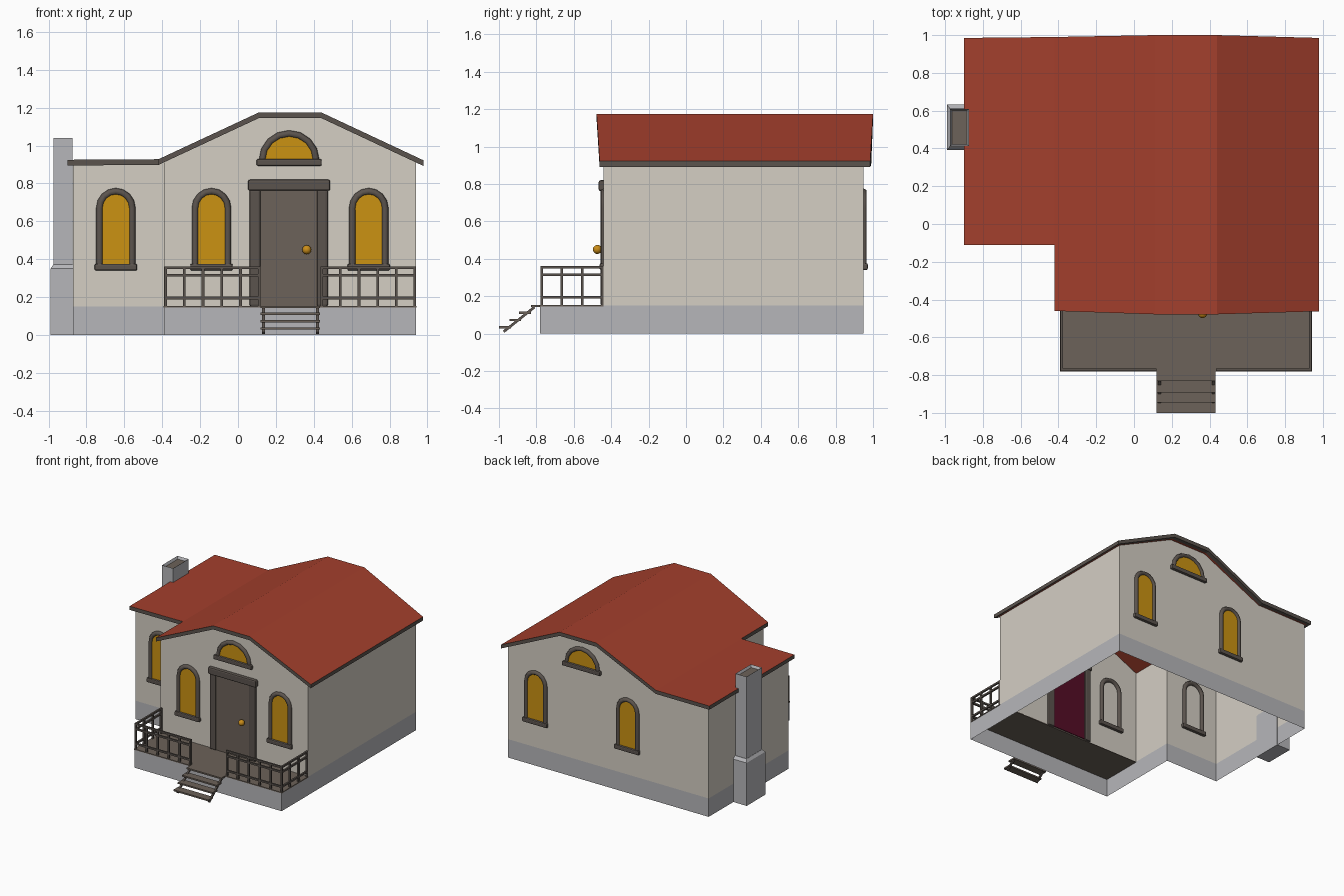
import bpy, bmesh, math
from mathutils import Vector, Matrix

if "Cube" in bpy.data.objects:
    bpy.data.objects.remove(bpy.data.objects["Cube"])


def material(name, rgb):
    m = bpy.data.materials.new(name)
    m.diffuse_color = (*rgb, 1)
    m.use_nodes = True
    m.node_tree.nodes["Principled BSDF"].inputs["Base Color"].default_value = m.diffuse_color
    return m


PLASTER = material("cream plaster", (0.66, 0.62, 0.55))
STONE = material("grey stone", (0.47, 0.47, 0.49))
WOOD = material("brown wood", (0.15, 0.122, 0.10))
TRIM = material("dark brown trim", (0.105, 0.088, 0.076))
TILE = material("red roof", (0.37, 0.05, 0.026))
GLASS = material("amber glass", (0.60, 0.29, 0.006))
BRASS = material("brass", (0.60, 0.27, 0.01))
MAROON = material("maroon", (0.09, 0.004, 0.02))


def finish(name, bm, *mats):
    me = bpy.data.meshes.new(name)
    bm.to_mesh(me)
    bm.free()
    ob = bpy.data.objects.new(name, me)
    bpy.context.collection.objects.link(ob)
    for m in mats:
        me.materials.append(m)
    return ob


def add_box(bm, lo, hi):
    lo, hi = Vector(lo), Vector(hi)
    mat = Matrix.Translation((lo + hi) / 2) @ Matrix.Diagonal((*(hi - lo), 1))
    return bmesh.ops.create_cube(bm, size=1, matrix=mat)["verts"]


def boxes(name, mat, items, bevel=0):
    bm = bmesh.new()
    for lo, hi in items:
        add_box(bm, lo, hi)
    if bevel:
        bmesh.ops.bevel(bm, geom=bm.edges[:], offset=bevel, segments=2,
                        profile=0.5, affect='EDGES')
    return finish(name, bm, mat)


# Roof profile (x, top z), shared by the roof and the gable walls
PROFILE = [(-0.90, 0.925), (-0.42, 0.928), (0.11, 1.175), (0.44, 1.175), (0.98, 0.922)]
THICK = 0.03


def roof_z(x):
    for (x0, z0), (x1, z1) in zip(PROFILE, PROFILE[1:]):
        if x <= x1:
            return z0 + (z1 - z0) * (x - x0) / (x1 - x0)


def shell(name, mat, foot, z0, top):
    """Open-ended vertical walls, split where the roof changes slope."""
    bm = bmesh.new()
    for (ax, ay), (bx, by) in zip(foot, foot[1:] + foot[:1]):
        ts = [0, 1]
        if ax != bx:
            ts += [(x - ax) / (bx - ax) for x, _ in PROFILE
                   if 0 < (x - ax) / (bx - ax) < 1]
        ts.sort()
        pts = [(ax + (bx - ax) * t, ay + (by - ay) * t) for t in ts]
        for p, q in zip(pts, pts[1:]):
            bm.faces.new([bm.verts.new(v) for v in (
                (*p, z0), (*q, z0), (*q, top(q[0])), (*p, top(p[0])))])
    bmesh.ops.remove_doubles(bm, verts=bm.verts[:], dist=1e-4)
    return finish(name, bm, mat)


FRONT, BACK, WING = -0.44, 0.95, -0.08


def footprint(front):
    return [(-0.87, WING), (-0.39, WING), (-0.39, front),
            (0.94, front), (0.94, BACK), (-0.87, BACK)]


shell("walls", PLASTER, footprint(FRONT), 0.15, lambda x: roof_z(x) - THICK + 0.002)
shell("foundation", STONE, footprint(-0.78), 0, lambda x: 0.15)

# Roof slab: red on top and inside, dark edge board all round
bm = bmesh.new()
backs = [bm.verts.new((x, y, z)) for (x, z), y in zip(PROFILE, (0.985, 0.99, 1.0, 1.0, 0.985))]
fronts = [bm.verts.new((x, y, z)) for (x, z), y in zip(PROFILE[1:], (-0.46, -0.478, -0.478, -0.462))]
w0 = bm.verts.new((-0.90, -0.112, PROFILE[0][1]))
w1 = bm.verts.new((-0.42, -0.112, PROFILE[1][1]))
bm.faces.new((w0, w1, backs[1], backs[0]))
bm.faces.new((w1, fronts[0], fronts[1], backs[2], backs[1]))
for i in (1, 2):
    bm.faces.new((fronts[i], fronts[i + 1], backs[i + 2], backs[i + 1]))
ext = bmesh.ops.extrude_face_region(bm, geom=bm.faces[:], use_keep_orig=True)["geom"]
bmesh.ops.translate(bm, verts=[v for v in ext if isinstance(v, bmesh.types.BMVert)],
                    vec=(0, 0, -THICK))
bmesh.ops.recalc_face_normals(bm, faces=bm.faces[:])
for f in bm.faces:
    f.material_index = 1 if abs(f.normal.z) < 0.5 else 0
under = [f for f in bm.faces if f.normal.z < -0.5]
for f in bmesh.ops.inset_region(bm, faces=under, thickness=0.033)["faces"]:
    f.material_index = 1
finish("roof", bm, TILE, TRIM)


# Arched windows: amber plate, rounded frame and sill
def window(name, x, wall, out, sill_z, spring, a, b, sill_half):
    arch = [(a * math.cos(t), spring + b * math.sin(t))
            for t in [math.pi * i / 8 for i in range(9)]]
    path = [(a, sill_z + 0.015)] + arch + [(-a, sill_z + 0.015)]
    bm = bmesh.new()
    f = bm.faces.new([bm.verts.new((x + px, wall + out * 0.005, pz)) for px, pz in path])
    f.normal_update()
    if f.normal.y * out < 0:
        f.normal_flip()
    finish(name + "_pane", bm, GLASS)
    cu = bpy.data.curves.new(name + "_frame", 'CURVE')
    cu.dimensions = '3D'
    cu.bevel_depth, cu.bevel_resolution = 0.018, 1
    sp = cu.splines.new('POLY')
    sp.points.add(len(path) - 1)
    for p, (px, pz) in zip(sp.points, path):
        p.co = (x + px, wall, pz, 1)
    cu.materials.append(TRIM)
    ob = bpy.data.objects.new(name + "_frame", cu)
    bpy.context.collection.objects.link(ob)
    bpy.ops.object.select_all(action='DESELECT')
    ob.select_set(True)
    bpy.context.view_layer.objects.active = ob
    bpy.ops.object.convert(target='MESH')
    boxes(name + "_sill", TRIM, [((x - sill_half, wall - 0.022, sill_z),
                                  (x + sill_half, wall + 0.022, sill_z + 0.036))], 0.008)


tall = (0.34, 0.67, 0.086, 0.088, 0.112)
window("wing_window", -0.645, WING, -1, *tall)
for side, wall, out in (("front", FRONT, -1), ("back", BACK, 1)):
    window(side + "_left_window", -0.14, wall, out, *tall)
    window(side + "_right_window", 0.69, wall, out, *tall)
    window(side + "_attic_window", 0.27, wall, out, 0.893, 0.925, 0.141, 0.138, 0.172)

# Door with posts, lintel and knob
boxes("door", WOOD, [((0.11, -0.45, 0.15), (0.43, FRONT, 0.78))])
boxes("door_lining", MAROON, [((0.115, -0.438, 0.155), (0.425, -0.433, 0.76))])
boxes("door_posts", TRIM, [((0.06, -0.458, 0.15), (0.12, -0.425, 0.77)),
                           ((0.415, -0.458, 0.15), (0.475, -0.425, 0.77))], 0.012)
boxes("door_lintel", TRIM, [((0.053, -0.467, 0.762), (0.487, -0.42, 0.82))], 0.01)
bm = bmesh.new()
bmesh.ops.create_uvsphere(bm, u_segments=16, v_segments=10, radius=0.024,
                          matrix=Matrix.Translation((0.363, -0.474, 0.45)))
knob = finish("door_knob", bm, BRASS)
bpy.ops.object.select_all(action='DESELECT')
knob.select_set(True)
bpy.context.view_layer.objects.active = knob
bpy.ops.object.shade_smooth_by_angle()

# Porch deck and landing
boxes("porch_floor", WOOD, [((-0.393, -0.782, 0.146), (0.943, FRONT, 0.154)),
                            ((0.118, -0.83, 0.142), (0.432, -0.78, 0.154))])

# Railings: posts and three rails, front runs and side runs
R = 0.007
bars = []
RAILS = (0.195, 0.315, 0.355)
for x0, x1 in ((-0.382, 0.112), (0.442, 0.934)):
    for i in range(6):
        x = x0 + (x1 - x0) * i / 5
        bars.append(((x - R, -0.772 - R, 0.15), (x + R, -0.772 + R, 0.36)))
    for z in RAILS:
        bars.append(((x0 - R, -0.772 - R, z - R), (x1 + R, -0.772 + R, z + R)))
for x in (-0.382, 0.934):
    for y in (-0.665, -0.555, -0.447):
        bars.append(((x - R, y - R, 0.15), (x + R, y + R, 0.36)))
    for z in RAILS:
        bars.append(((x - R, -0.772, z - R), (x + R, -0.44, z + R)))
boxes("railing", TRIM, bars)

# Open steps on two sloping stringers
boxes("steps", WOOD, [((0.118, y - 0.032, z - 0.006), (0.432, y + 0.032, z + 0.006))
                      for y, z in ((-0.86, 0.112), (-0.913, 0.073), (-0.968, 0.034))])
bm = bmesh.new()
for x in (0.135, 0.42):
    top, foot = Vector((x, -0.81, 0.142)), Vector((x, -0.975, 0.01))
    d = foot - top
    rot = Matrix.Rotation(math.atan2(-d.z, -d.y) * -1 + math.pi, 4, 'X')
    rot = Vector((0, 1, 0)).rotation_difference(d).to_matrix().to_4x4()
    bmesh.ops.create_cube(bm, size=1, matrix=Matrix.Translation((top + foot) / 2) @ rot
                          @ Matrix.Diagonal((0.014, d.length, 0.014, 1)))
finish("stringers", bm, TRIM)

# Chimney: wide base with a sloped shoulder, slim stack with a sunken top
bm = bmesh.new()
base = add_box(bm, (-0.99, 0.392, 0), (-0.868, 0.632, 0.35))
top = [f for f in bm.faces if f.normal.z > 0.5]
new = bmesh.ops.extrude_face_region(bm, geom=top)["geom"]
vs = [v for v in new if isinstance(v, bmesh.types.BMVert)]
bmesh.ops.delete(bm, geom=top, context='FACES_ONLY')
for v in vs:
    v.co = (-0.975 if v.co.x < -0.93 else -0.872, 0.41 if v.co.y < 0.5 else 0.612, 0.372)
add_box(bm, (-0.973, 0.412, 0.36), (-0.874, 0.61, 1.04))
cap = [f for f in bm.faces if f.calc_center_median().z > 1.03]
bmesh.ops.inset_region(bm, faces=cap, thickness=0.014)
bmesh.ops.translate(bm, verts=cap[0].verts[:], vec=(0, 0, -0.02))
cap[0].material_index = 1
finish("chimney", bm, STONE, WOOD)
